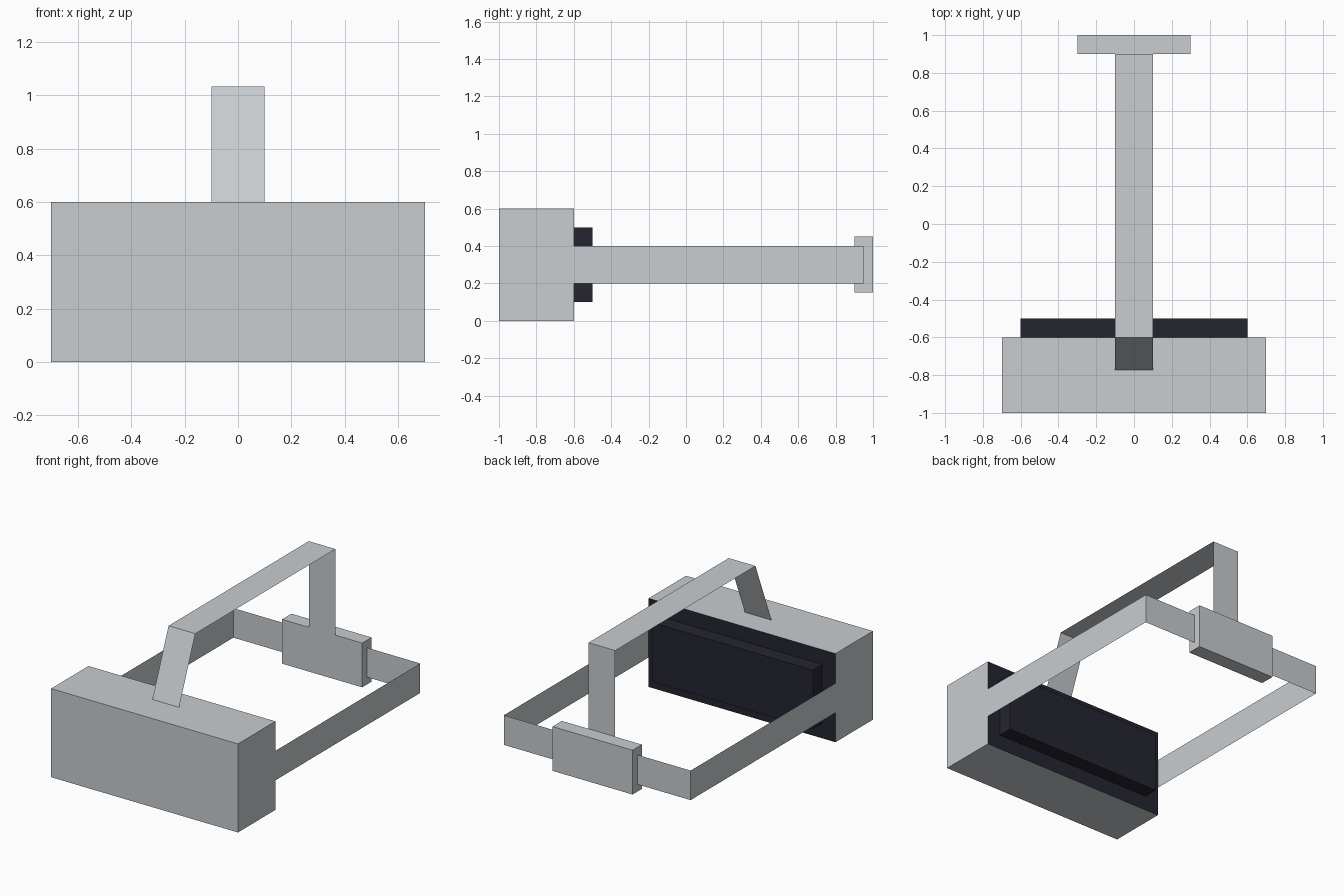
import bpy, bmesh

if "Cube" in bpy.data.objects:
    bpy.data.objects.remove(bpy.data.objects["Cube"])


def material(name, rgb):
    m = bpy.data.materials.new(name)
    m.diffuse_color = (*rgb, 1)
    m.use_nodes = True
    m.node_tree.nodes["Principled BSDF"].inputs["Base Color"].default_value = m.diffuse_color
    return m


GREY = material("light grey", (0.58, 0.61, 0.63))
BLACK = material("dark navy", (0.018, 0.018, 0.03))


def finish(name, bm, mats):
    mesh = bpy.data.meshes.new(name)
    bm.to_mesh(mesh)
    bm.free()
    for m in mats:
        mesh.materials.append(m)
    obj = bpy.data.objects.new(name, mesh)
    bpy.context.collection.objects.link(obj)
    return obj


def box(name, lo, hi, mats):
    bm = bmesh.new()
    bmesh.ops.create_cube(bm, size=1)
    for v in bm.verts:
        v.co = [(a + b) / 2 + c * (b - a) for a, b, c in zip(lo, hi, v.co)]
    return finish(name, bm, mats)


def band(name, path, offset):
    """Flat ribbon: a path swept sideways by an offset."""
    bm = bmesh.new()
    rows = [[bm.verts.new(p), bm.verts.new([a + b for a, b in zip(p, offset)])]
            for p in path]
    for (a, b), (c, d) in zip(rows, rows[1:]):
        bm.faces.new((a, b, d, c))
    return finish(name, bm, [GREY])


# Main housing, with a dark rear face
housing = box("housing", (-0.7, -1, 0), (0.7, -0.6, 0.6), [GREY, BLACK])
for p in housing.data.polygons:
    p.material_index = int(p.normal.y > 0.9)

# Dark cushion on the inner side
box("face_cushion", (-0.6, -0.6, 0.1), (0.6, -0.5, 0.5), [BLACK])

# Paper-thin strap around the sides and back
band("side_strap", [(0.7, -0.6, 0.2), (0.7, 0.95, 0.2),
                    (-0.7, 0.95, 0.2), (-0.7, -0.6, 0.2)], (0, 0, 0.2)).data.flip_normals()

# Strap over the top: sloped front, flat run, vertical drop
band("top_strap", [(-0.1, -0.773, 0.6), (-0.1, -0.6, 1.033),
                   (-0.1, 0.9, 1.033), (-0.1, 0.9, 0.45)], (0.2, 0, 0))

# Rear pad
box("rear_pad", (-0.3, 0.9, 0.15), (0.3, 1, 0.45), [GREY])
